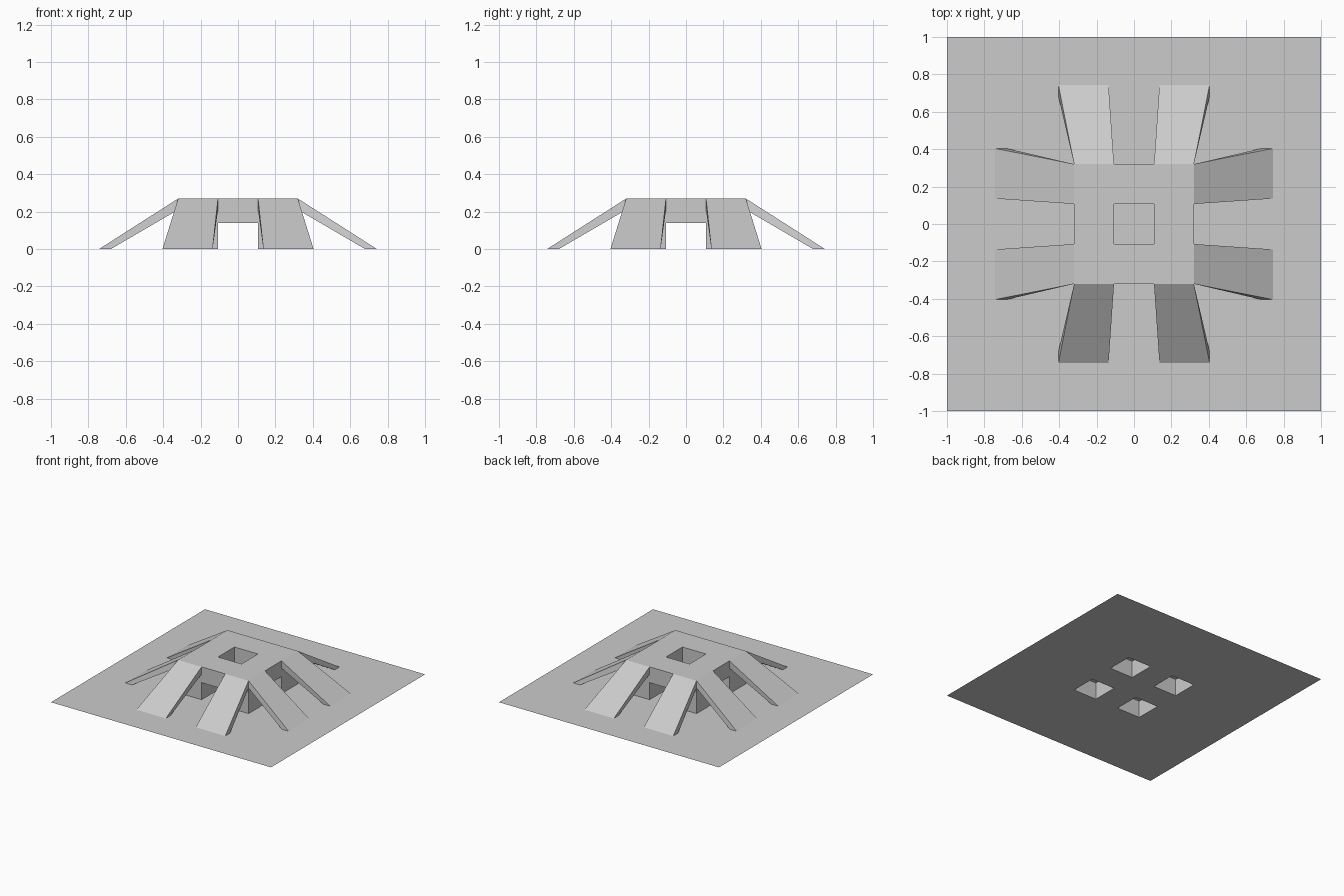
import bpy, bmesh, math

if "Cube" in bpy.data.objects:
    bpy.data.objects.remove(bpy.data.objects["Cube"])

A, B = 0.107, 0.32          # opening half width, platform half width
Z_LOW, Z_TOP = 0.14, 0.27   # underside and top of the platform


def make_object(name, bm):
    mesh = bpy.data.meshes.new(name)
    bm.to_mesh(mesh)
    bm.free()
    obj = bpy.data.objects.new(name, mesh)
    bpy.context.collection.objects.link(obj)
    return obj


def mirror_xy(obj):
    mod = obj.modifiers.new("mirror", 'MIRROR')
    mod.use_axis = (True, True, False)
    mod.use_mirror_merge = False


def sheet(cuts, z, holes):
    """Flat sheet of rectangular cells, leaving out the listed cells."""
    bm = bmesh.new()
    n = len(cuts)
    grid = [[bm.verts.new((x, y, z)) for y in cuts] for x in cuts]
    for i in range(n - 1):
        for j in range(n - 1):
            if (i, j) not in holes:
                bm.faces.new((grid[i][j], grid[i + 1][j],
                              grid[i + 1][j + 1], grid[i][j + 1]))
    return bm


# Ground sheet, open under the four hollow pillars
make_object("ground_sheet", sheet([-1, -B, -A, A, B, 1], 0,
                                  {(1, 1), (1, 3), (3, 1), (3, 3)}))

# Raised platform with a square opening in the middle
bm = sheet([-B, -A, A, B], Z_LOW, {(1, 1)})
ext = bmesh.ops.extrude_face_region(bm, geom=bm.faces[:], use_keep_orig=True)
top = [g for g in ext["geom"] if isinstance(g, bmesh.types.BMVert)]
bmesh.ops.translate(bm, verts=top, vec=(0, 0, Z_TOP - Z_LOW))
bmesh.ops.recalc_face_normals(bm, faces=bm.faces[:])
make_object("platform", bm)

# Hollow pillars under the platform corners
bm = bmesh.new()
ring = [(A, A), (B, A), (B, B), (A, B)]
low = [bm.verts.new((x, y, 0)) for x, y in ring]
high = [bm.verts.new((x, y, Z_LOW)) for x, y in ring]
for i in range(4):
    j = (i + 1) % 4
    bm.faces.new((low[i], low[j], high[j], high[i]))
# pillar fronts continue up behind the ramps as platform sides
mirror_xy(make_object("pillars", bm))


def ramps(name, angle):
    """Four sloping ramps flaring outward to the ground on two sides."""
    bm = bmesh.new()
    upper = [(A, -B, Z_TOP), (B, -B, Z_TOP), (B, -B, 0.21), (A, -B, 0.21)]
    lower = [(0.136, -0.743, 0), (0.404, -0.743, 0),
             (0.404, -0.68, 0), (0.136, -0.68, 0)]
    u = [bm.verts.new(p) for p in upper]
    l = [bm.verts.new(p) for p in lower]
    caps = [bm.faces.new(u), bm.faces.new(l)]
    for i in range(4):
        j = (i + 1) % 4
        bm.faces.new((u[i], u[j], l[j], l[i]))
    bmesh.ops.recalc_face_normals(bm, faces=bm.faces[:])
    bmesh.ops.delete(bm, geom=caps, context='FACES_ONLY')
    obj = make_object(name, bm)
    obj.rotation_euler.z = angle
    mirror_xy(obj)


# Ramps on all four sides
ramps("front_back_ramps", 0)
ramps("side_ramps", math.pi / 2)
